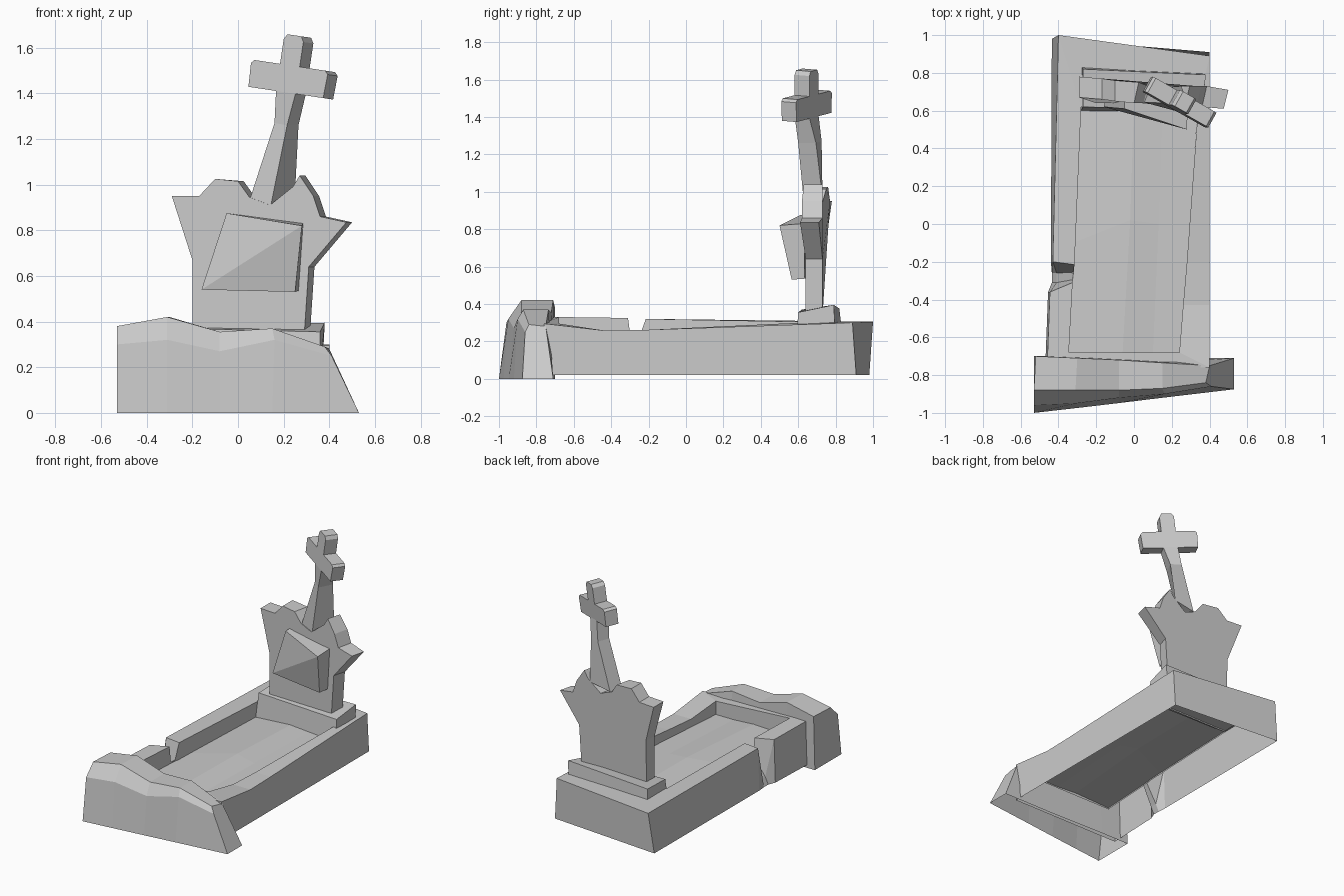
import bpy, bmesh
from mathutils import Vector


def finish(name, bm):
    bmesh.ops.recalc_face_normals(bm, faces=bm.faces)
    mesh = bpy.data.meshes.new(name)
    bm.to_mesh(mesh)
    bm.free()
    ob = bpy.data.objects.new(name, mesh)
    bpy.context.collection.objects.link(ob)
    return ob


def loft(name, rings, wrap_ring=False, wrap_path=False, caps=False):
    """Skin a series of equally sized point rows."""
    bm = bmesh.new()
    rows = [[bm.verts.new(p) for p in r] for r in rings]
    n = len(rows[0])
    for i in range(len(rows) if wrap_path else len(rows) - 1):
        a, b = rows[i], rows[(i + 1) % len(rows)]
        for j in range(n if wrap_ring else n - 1):
            k = (j + 1) % n
            bm.faces.new((a[j], a[k], b[k], b[j]))
    if caps:
        bm.faces.new(rows[0])
        bm.faces.new(rows[-1])
    return finish(name, bm)


# Kerb frame: (outer x, outer y, inner x, inner y, outer top z, inner top z)
kerb = [
    (0.40, 0.89, 0.34, 0.62, 0.30, 0.30),
    (0.40, -0.20, 0.28, -0.20, 0.262, 0.262),
    (0.40, -0.43, 0.26, -0.43, 0.257, 0.257),
    (0.40, -0.76, 0.24, -0.68, 0.295, 0.295),
    (-0.46, -0.76, -0.345, -0.68, 0.33, 0.33),
    (-0.445, -0.36, -0.325, -0.31, 0.325, 0.325),
    (-0.41, -0.31, -0.325, -0.295, 0.07, 0.21),   # broken gap
    (-0.41, -0.26, -0.32, -0.255, 0.07, 0.21),
    (-0.43, -0.20, -0.315, -0.215, 0.32, 0.32),
    (-0.40, 1.00, -0.28, 0.62, 0.305, 0.305),
]
rings = []
for ox, oy, ix, iy, zo, zi in kerb:
    bx = ox if ox > 0 else min(ox - 0.01, -0.435)
    by = {0.89: 0.91, 1.00: 0.98}.get(oy, oy)
    rings.append([(bx, by, 0.02), (ox, oy, zo), (ix, iy, zi), (ix, iy, 0.19)])
loft("kerb_frame", rings, wrap_path=True)

# Earth bed inside the kerb, with a soft ridge
loft("earth_bed", [
    [(-0.28, 0.64, 0.20), (0.0, 0.64, 0.22), (0.15, 0.64, 0.21), (0.34, 0.64, 0.20)],
    [(-0.32, -0.10, 0.20), (-0.02, 0.02, 0.23), (0.13, 0.0, 0.21), (0.29, -0.10, 0.20)],
    [(-0.345, -0.68, 0.20), (-0.06, -0.68, 0.21), (0.1, -0.68, 0.20), (0.24, -0.68, 0.20)],
])

# Foot stone: rows of front bottom, front bevel, top front, top back, back bottom
loft("foot_stone", [
    [(-0.53, -1.0, 0), (-0.53, -0.96, 0.30), (-0.53, -0.88, 0.38), (-0.52, -0.70, 0.38), (-0.53, -0.70, 0)],
    [(-0.31, -0.975, 0), (-0.31, -0.95, 0.32), (-0.31, -0.88, 0.42), (-0.30, -0.71, 0.42), (-0.31, -0.70, 0)],
    [(-0.08, -0.948, 0), (-0.08, -0.92, 0.27), (-0.08, -0.88, 0.355), (-0.08, -0.72, 0.355), (-0.08, -0.705, 0)],
    [(0.15, -0.92, 0), (0.16, -0.90, 0.32), (0.15, -0.87, 0.37), (0.15, -0.735, 0.37), (0.15, -0.71, 0)],
    [(0.53, -0.875, 0), (0.41, -0.86, 0.25), (0.38, -0.84, 0.29), (0.40, -0.75, 0.28), (0.53, -0.71, 0)],
], caps=True)

# Plinth under the headstone
loft("plinth", [
    [(-0.28, 0.60, 0.20), (0.36, 0.59, 0.20), (0.37, 0.80, 0.20), (-0.28, 0.84, 0.20)],
    [(-0.27, 0.62, 0.37), (0.36, 0.60, 0.355), (0.38, 0.79, 0.395), (-0.27, 0.82, 0.375)],
], wrap_ring=True, caps=True)

# Broken headstone: (x, z, front y, back y)
outline = [
    (-0.20, 0.34, 0.64, 0.73), (-0.20, 0.67, 0.64, 0.74), (-0.29, 0.95, 0.67, 0.78),
    (-0.17, 0.95, 0.66, 0.77), (-0.10, 1.025, 0.65, 0.76), (0.0, 1.015, 0.64, 0.75),
    (0.05, 0.945, 0.64, 0.73), (0.14, 0.91, 0.63, 0.73), (0.24, 0.99, 0.63, 0.73),
    (0.27, 1.04, 0.63, 0.73), (0.33, 0.95, 0.62, 0.73), (0.36, 0.86, 0.62, 0.73),
    (0.475, 0.835, 0.61, 0.71), (0.31, 0.64, 0.64, 0.73), (0.29, 0.34, 0.64, 0.73),
]
front = [(x, yf, z) for x, z, yf, yb in outline]
back = [(x + (0.025 if x > -0.05 else 0.0), yb, z) for x, z, yf, yb in outline]
loft("headstone", [front, back], wrap_ring=True, caps=True)

# Leaning tablet on the front, folded along its diagonal
bm = bmesh.new()
f = [bm.verts.new(p) for p in ((-0.16, 0.62, 0.54), (0.25, 0.565, 0.53), (0.28, 0.50, 0.82), (-0.05, 0.61, 0.875))]
b = [bm.verts.new(p) for p in ((-0.15, 0.66, 0.54), (0.265, 0.635, 0.535), (0.285, 0.63, 0.83), (-0.05, 0.66, 0.875))]
bm.faces.new((f[0], f[1], f[2]))
bm.faces.new((f[0], f[2], f[3]))
bm.faces.new(b[::-1])
for i in range(4):
    j = (i + 1) % 4
    bm.faces.new((f[i], b[i], b[j], f[j]))
finish("tablet", bm)

# Tilted cross head, a chamfered outline given depth
centre = Vector((0.24, 0.645, 1.46))
u = Vector((0.86, -0.49, -0.13)).normalized()
v = Vector((0.15, 0.0, 1.0)).normalized()
w = u.cross(v).normalized()


def cross_pt(a, b, c):
    return centre + u * a + v * b + w * c


half = [(0.05, -0.06), (0.19, -0.06), (0.195, 0.045), (0.18, 0.06),
        (0.05, 0.06), (0.05, 0.17), (0.035, 0.193)]
profile = half + [(-x, z) for x, z in reversed(half)]
loft("cross_head", [[cross_pt(x, z, c) for x, z in profile] for c in (0.045, -0.045)],
     wrap_ring=True, caps=True)

# Twisting stem from the headstone up to the cross head
loft("cross_stem", [
    [(0.05, 0.645, 0.93), (0.14, 0.635, 0.89), (0.25, 0.73, 0.97), (0.09, 0.73, 0.94)],
    [(0.16, 0.64, 1.27), (0.215, 0.60, 1.26), (0.265, 0.695, 1.26), (0.19, 0.725, 1.27)],
    [cross_pt(-0.05, -0.055, 0.045), cross_pt(0.05, -0.055, 0.045),
     cross_pt(0.05, -0.055, -0.045), cross_pt(-0.05, -0.055, -0.045)],
], wrap_ring=True, caps=True)
